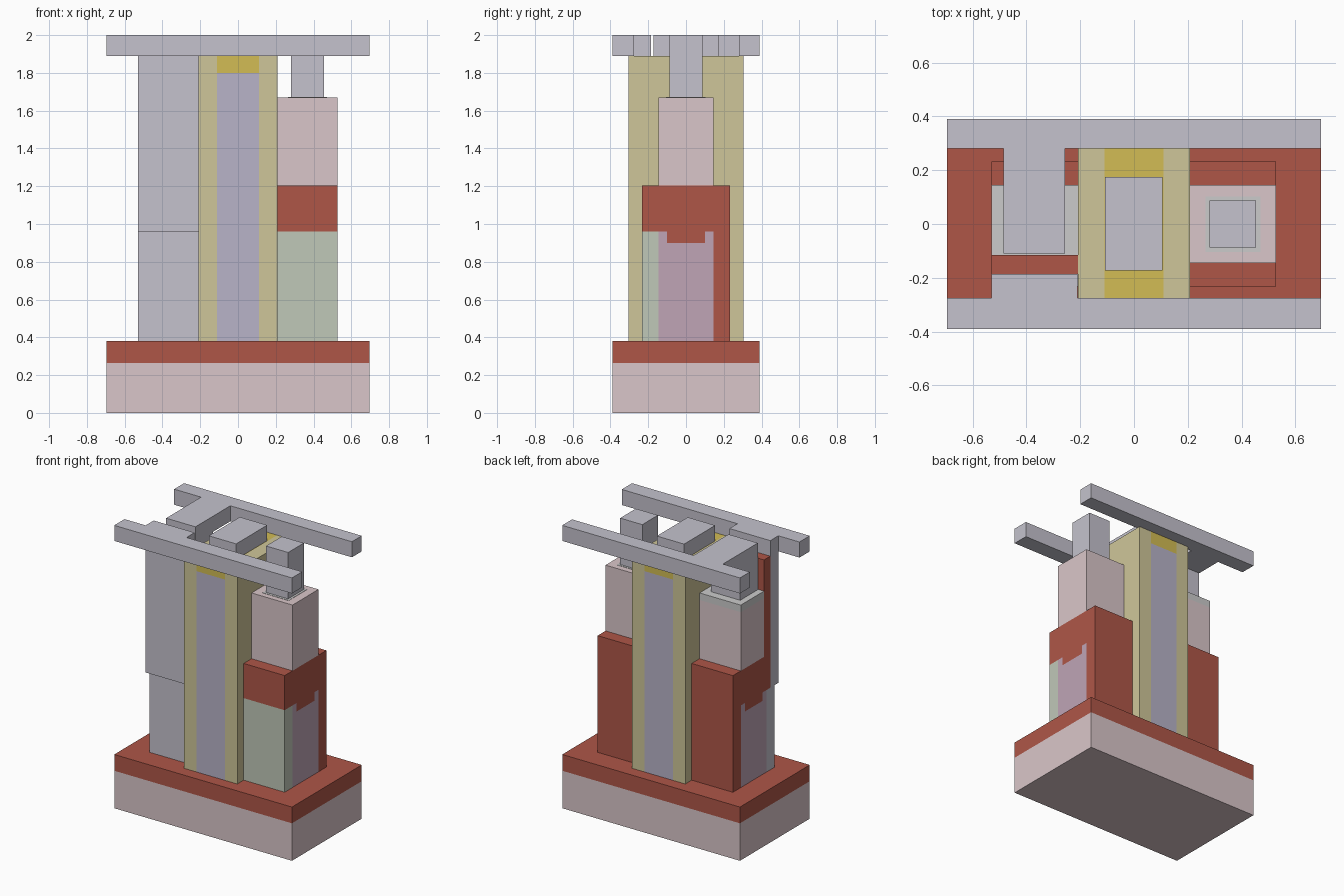
import bpy
import bmesh

if "Cube" in bpy.data.objects:
    bpy.data.objects.remove(bpy.data.objects["Cube"])


def material(name, r, g, b):
    m = bpy.data.materials.new(name)
    m.diffuse_color = [(c / 255) ** 2.2 for c in (r, g, b)] + [1]
    m.use_nodes = True
    m.node_tree.nodes["Principled BSDF"].inputs["Base Color"].default_value = m.diffuse_color
    return m


PINK = material("pink_silicon", 217, 197, 200)
RED = material("red_oxide", 173, 87, 73)
METAL = material("grey_metal", 195, 193, 204)
KHAKI = material("khaki_spacer", 206, 197, 152)
LAVENDER = material("lavender_gate", 183, 178, 199)
GOLD = material("gold_cap", 209, 187, 85)
GREEN = material("green_liner", 191, 199, 183)
PURPLE = material("purple_core", 190, 163, 181)
PALE = material("pale_cap", 212, 212, 214)


def prism(name, mat, pts, axis, lo, hi):
    """Extrude a closed profile: axis 'z' takes (x, y) points, 'x' takes (y, z)."""
    bm = bmesh.new()
    place = (lambda p: (p[0], p[1], lo)) if axis == "z" else (lambda p: (lo, p[0], p[1]))
    face = bm.faces.new([bm.verts.new(place(p)) for p in pts])
    moved = bmesh.ops.extrude_face_region(bm, geom=[face])["geom"]
    offset = (0, 0, hi - lo) if axis == "z" else (hi - lo, 0, 0)
    bmesh.ops.translate(bm, vec=offset,
                        verts=[v for v in moved if isinstance(v, bmesh.types.BMVert)])
    bmesh.ops.recalc_face_normals(bm, faces=bm.faces)
    me = bpy.data.meshes.new(name)
    bm.to_mesh(me)
    bm.free()
    me.materials.append(mat)
    ob = bpy.data.objects.new(name, me)
    bpy.context.collection.objects.link(ob)
    return ob


def box(name, mat, x0, x1, y0, y1, z0, z1):
    return prism(name, mat, [(x0, y0), (x1, y0), (x1, y1), (x0, y1)], "z", z0, z1)


FLOOR, MID, STEP, PILLAR, RAIL, TOP = 0.38, 0.96, 1.205, 1.67, 1.89, 2.0

# Base slab
box("base_block", PINK, -0.695, 0.695, -0.39, 0.39, 0, 0.265)
box("base_layer", RED, -0.695, 0.695, -0.39, 0.39, 0.265, FLOOR)

# Central gate wall with its cap and top contact
for side, x0, x1 in (("left", -0.208, -0.11), ("right", 0.11, 0.208)):
    box("spacer_" + side, KHAKI, x0, x1, -0.305, 0.305, FLOOR, RAIL)
box("gate_fill", LAVENDER, -0.11, 0.11, -0.305, 0.305, FLOOR, 1.80)
box("gate_cap", GOLD, -0.11, 0.11, -0.305, 0.305, 1.80, RAIL)
box("gate_contact", METAL, -0.108, 0.106, -0.172, 0.175, RAIL, TOP)

# Lower blocks on both sides: grooved core, rear wall and stepped top layer
core = [(-0.145, FLOOR), (0.145, FLOOR), (0.145, MID), (0.1, MID),
        (0.1, 0.9), (-0.1, 0.9), (-0.1, MID), (-0.145, MID)]
for side, x0, x1, front in (("left", -0.53, -0.208, -0.185), ("right", 0.208, 0.528, -0.233)):
    shell = [(0.145, FLOOR), (0.233, FLOOR), (0.233, STEP), (front, STEP), (front, MID),
             (-0.1, MID), (-0.1, 0.9), (0.1, 0.9), (0.1, MID), (0.145, MID)]
    prism("core_" + side, PURPLE, core, "x", x0, x1)
    prism("oxide_shell_" + side, RED, shell, "x", x0, x1)

# Right side: front liner, upper pillar and its contact
box("front_liner_right", GREEN, 0.208, 0.528, -0.233, -0.145, FLOOR, MID)
box("pillar_right", PINK, 0.208, 0.528, -0.145, 0.145, STEP, PILLAR)
box("contact_pad_right", PALE, 0.265, 0.47, -0.105, 0.102, 1.62, PILLAR + 0.002)
box("contact_right", METAL, 0.281, 0.454, -0.088, 0.087, PILLAR, TOP)

# Left side: upper pillar, pale cap, contact and tall divider
box("pillar_left", PINK, -0.53, -0.208, -0.115, 0.145, STEP, 1.62)
box("pillar_cap_left", PALE, -0.53, -0.208, -0.115, 0.145, 1.62, PILLAR)
box("contact_left", METAL, -0.485, -0.256, -0.11, 0.087, PILLAR, RAIL)
box("divider_left", RED, -0.53, -0.208, -0.185, -0.115, STEP, RAIL)

# Left metal wall running from the base up to the front rail
box("metal_wall_lower", METAL, -0.53, -0.208, -0.233, -0.145, FLOOR, MID)
box("metal_wall_upper", METAL, -0.53, -0.21, -0.275, -0.185, MID, RAIL)

# Top rails with their tabs
prism("front_rail", METAL, [(-0.695, -0.39), (0.695, -0.39), (0.695, -0.275), (-0.21, -0.275),
                            (-0.21, -0.185), (-0.53, -0.185), (-0.53, -0.275),
                            (-0.695, -0.275)], "z", RAIL, TOP)
prism("back_rail", METAL, [(-0.695, 0.39), (0.695, 0.39), (0.695, 0.28), (-0.256, 0.28),
                           (-0.256, -0.11), (-0.485, -0.11), (-0.485, 0.28),
                           (-0.695, 0.28)], "z", RAIL, TOP)
